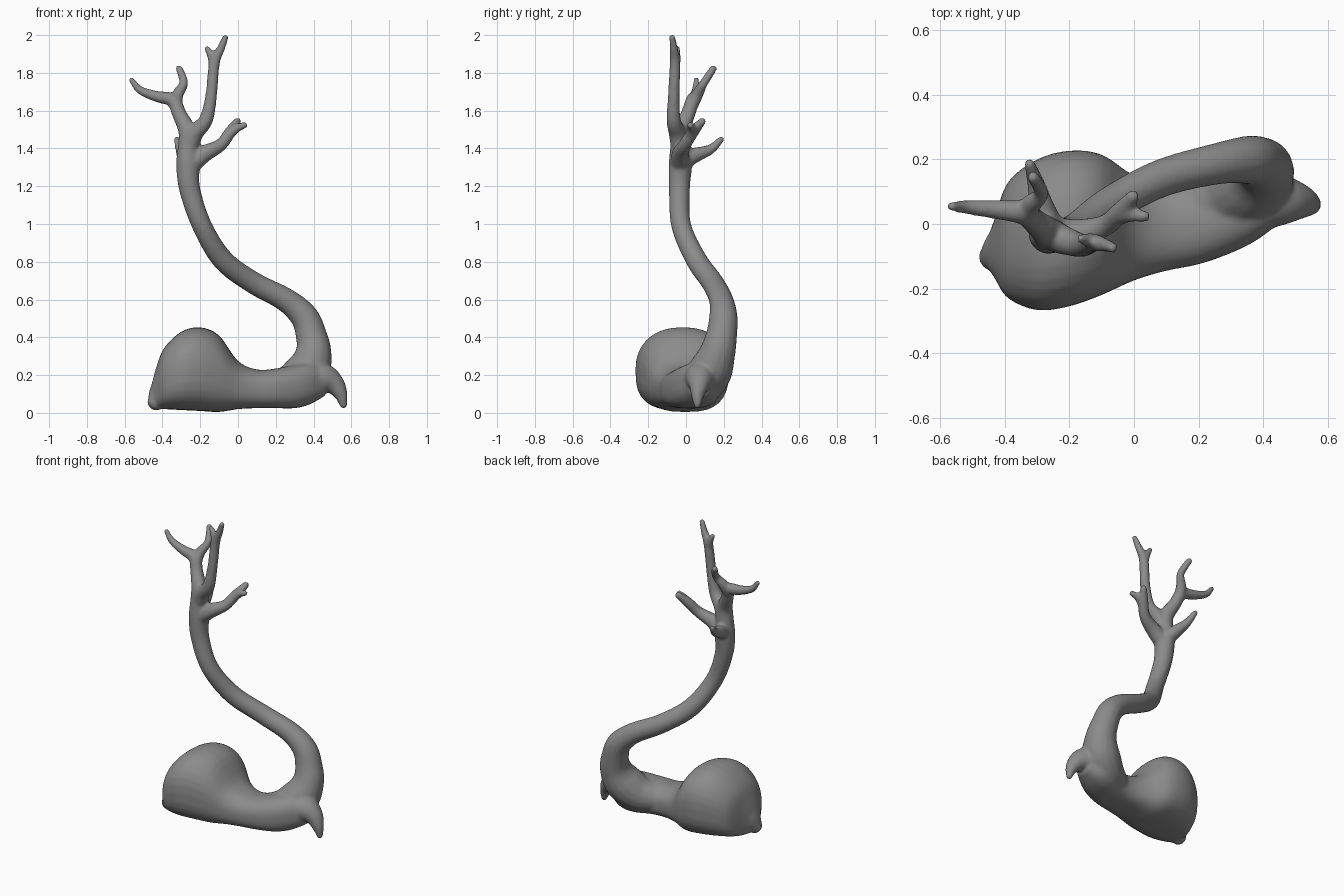
import bpy, bmesh, math
from mathutils import Vector

bm = bmesh.new()


def spline(rows, steps=5):
    """Catmull-Rom resampling of rows of numbers."""
    pts = [Vector(r) for r in rows]
    pts = [pts[0] * 2 - pts[1]] + pts + [pts[-1] * 2 - pts[-2]]
    out = []
    for a, b, c, d in zip(pts, pts[1:], pts[2:], pts[3:]):
        for i in range(steps):
            t = i / steps
            out.append(0.5 * (2 * b + (c - a) * t + (2 * a - 5 * b + 4 * c - d) * t * t
                              + (3 * b - a - 3 * c + d) * t ** 3))
    return out + [pts[-2]]


def loft(rings):
    """Closed shell through a list of vertex rings."""
    vs = [[bm.verts.new(p) for p in ring] for ring in rings]
    n = len(vs[0])
    for a, b in zip(vs, vs[1:]):
        for i in range(n):
            j = (i + 1) % n
            bm.faces.new((a[i], a[j], b[j], b[i]))
    bm.faces.new(vs[0][::-1])
    bm.faces.new(vs[-1])


def limb(rows, n=16):
    """Tapering tube through (x, y, z, radius) points."""
    pts = spline([(*r[:3], r[3] + 0.002) for r in rows])
    pos = [p.to_3d() for p in pts]
    rings, frame = [], None
    for i, p in enumerate(pos):
        t = (pos[min(i + 1, len(pos) - 1)] - pos[max(i - 1, 0)]).normalized()
        u = frame if frame else t.orthogonal()
        u = (u - t * u.dot(t)).normalized()
        frame, w = u, t.cross(u)
        ends = [(0, 1)]
        if i == len(pos) - 1:
            ends = [(0, 1), (0.35, 0.85), (0.6, 0.4)]
        for off, s in ends:
            r = pts[i][3]
            rings.append([p + t * off * r + (u * math.cos(k * math.tau / n)
                          + w * math.sin(k * math.tau / n)) * r * s for k in range(n)])
    loft(rings)


def body(rows, n=32):
    """Swollen root from sections (x, y min, y max, z min, z max), boxier below."""
    rings = []
    for x0, y0, y1, z0, z1 in rows:
        ring = []
        for k in range(n):
            c, s = math.cos(k * math.tau / n), math.sin(k * math.tau / n)
            e = 2 / 2.3 if s > 0 else 2 / 2.8
            ring.append(Vector((x0, (y0 + y1) / 2 + (y1 - y0) / 2 * math.copysign(abs(c) ** e, c),
                                (z0 + z1) / 2 + (z1 - z0) / 2 * math.copysign(abs(s) ** e, s))))
        rings.append(ring)
    # smooth the sections along the length
    cols = [spline([r[k] for r in rings], 4) for k in range(n)]
    loft([list(r) for r in zip(*cols)])


# Swollen root lying on the ground
body([(-0.455, -0.13, -0.05, 0.06, 0.16), (-0.43, -0.17, 0.02, 0.025, 0.25),
      (-0.39, -0.23, 0.13, 0.02, 0.345), (-0.30, -0.267, 0.20, 0.015, 0.43),
      (-0.20, -0.255, 0.227, 0.01, 0.453), (-0.10, -0.22, 0.215, 0.005, 0.41),
      (0.00, -0.175, 0.15, 0.02, 0.275), (0.10, -0.145, 0.12, 0.025, 0.23),
      (0.20, -0.125, 0.13, 0.025, 0.235), (0.30, -0.09, 0.17, 0.025, 0.255),
      (0.38, -0.05, 0.18, 0.045, 0.265), (0.46, 0.01, 0.14, 0.09, 0.25)])
# Root spur and nub
limb([(0.36, 0.08, 0.17, 0.095), (0.45, 0.075, 0.18, 0.082), (0.51, 0.07, 0.15, 0.056),
      (0.545, 0.062, 0.095, 0.034), (0.56, 0.06, 0.035, 0.016)])
limb([(-0.34, -0.06, 0.16, 0.11), (-0.405, -0.09, 0.09, 0.075), (-0.445, -0.105, 0.045, 0.04)])
# Winding trunk rising out of the root
limb([(0.17, 0.04, 0.13, 0.08), (0.29, 0.085, 0.155, 0.11), (0.37, 0.13, 0.225, 0.115),
      (0.40, 0.167, 0.32, 0.094), (0.388, 0.188, 0.41, 0.081),
      (0.35, 0.198, 0.51, 0.073), (0.25, 0.185, 0.60, 0.062), (0.08, 0.14, 0.69, 0.057),
      (-0.08, 0.055, 0.81, 0.055), (-0.19, -0.025, 0.99, 0.051), (-0.255, -0.035, 1.18, 0.054),
      (-0.265, -0.03, 1.31, 0.06), (-0.265, -0.03, 1.41, 0.052)])
# Right branch with forked tip
limb([(-0.27, -0.03, 1.30, 0.052), (-0.18, -0.03, 1.37, 0.044), (-0.09, -0.005, 1.42, 0.032),
      (-0.04, 0.04, 1.49, 0.029), (0.0, 0.09, 1.548, 0.018)])
limb([(-0.06, 0.02, 1.46, 0.027), (-0.01, 0.03, 1.505, 0.022), (0.04, 0.022, 1.525, 0.015)])
# Back twig
limb([(-0.26, -0.02, 1.33, 0.048), (-0.285, 0.05, 1.365, 0.038), (-0.305, 0.13, 1.395, 0.025),
      (-0.325, 0.19, 1.452, 0.015)])
# Left branch with two tips
limb([(-0.265, -0.03, 1.38, 0.054), (-0.268, -0.025, 1.49, 0.046), (-0.31, 0.01, 1.58, 0.037),
      (-0.345, 0.035, 1.655, 0.035), (-0.43, 0.045, 1.675, 0.028), (-0.52, 0.052, 1.71, 0.02),
      (-0.567, 0.055, 1.767, 0.013)])
limb([(-0.33, 0.03, 1.63, 0.034), (-0.32, 0.06, 1.685, 0.03), (-0.288, 0.09, 1.74, 0.022),
      (-0.296, 0.12, 1.785, 0.02), (-0.315, 0.148, 1.828, 0.017)])
# Tall branch with forked tip
limb([(-0.26, -0.03, 1.40, 0.048), (-0.23, -0.045, 1.48, 0.045), (-0.17, -0.065, 1.55, 0.036),
      (-0.142, -0.065, 1.68, 0.029), (-0.125, -0.058, 1.85, 0.027), (-0.09, -0.065, 1.93, 0.02),
      (-0.065, -0.074, 1.992, 0.015)])
limb([(-0.127, -0.058, 1.83, 0.025), (-0.14, -0.05, 1.885, 0.021), (-0.168, -0.045, 1.935, 0.012)])

bmesh.ops.recalc_face_normals(bm, faces=bm.faces)
mesh = bpy.data.meshes.new("twisted_tree")
bm.to_mesh(mesh)
bm.free()
tree = bpy.data.objects.new("twisted_tree", mesh)
bpy.context.collection.objects.link(tree)

# Dark grey bark
bark = bpy.data.materials.new("bark")
bark.diffuse_color = (0.26, 0.26, 0.26, 1)
mesh.materials.append(bark)

# Fuse all parts into one smooth skin
fuse = tree.modifiers.new("fuse", "REMESH")
fuse.mode = "VOXEL"
fuse.voxel_size = 0.009
fuse.use_smooth_shade = True
soften = tree.modifiers.new("soften", "SMOOTH")
soften.factor = 0.5
soften.iterations = 8
